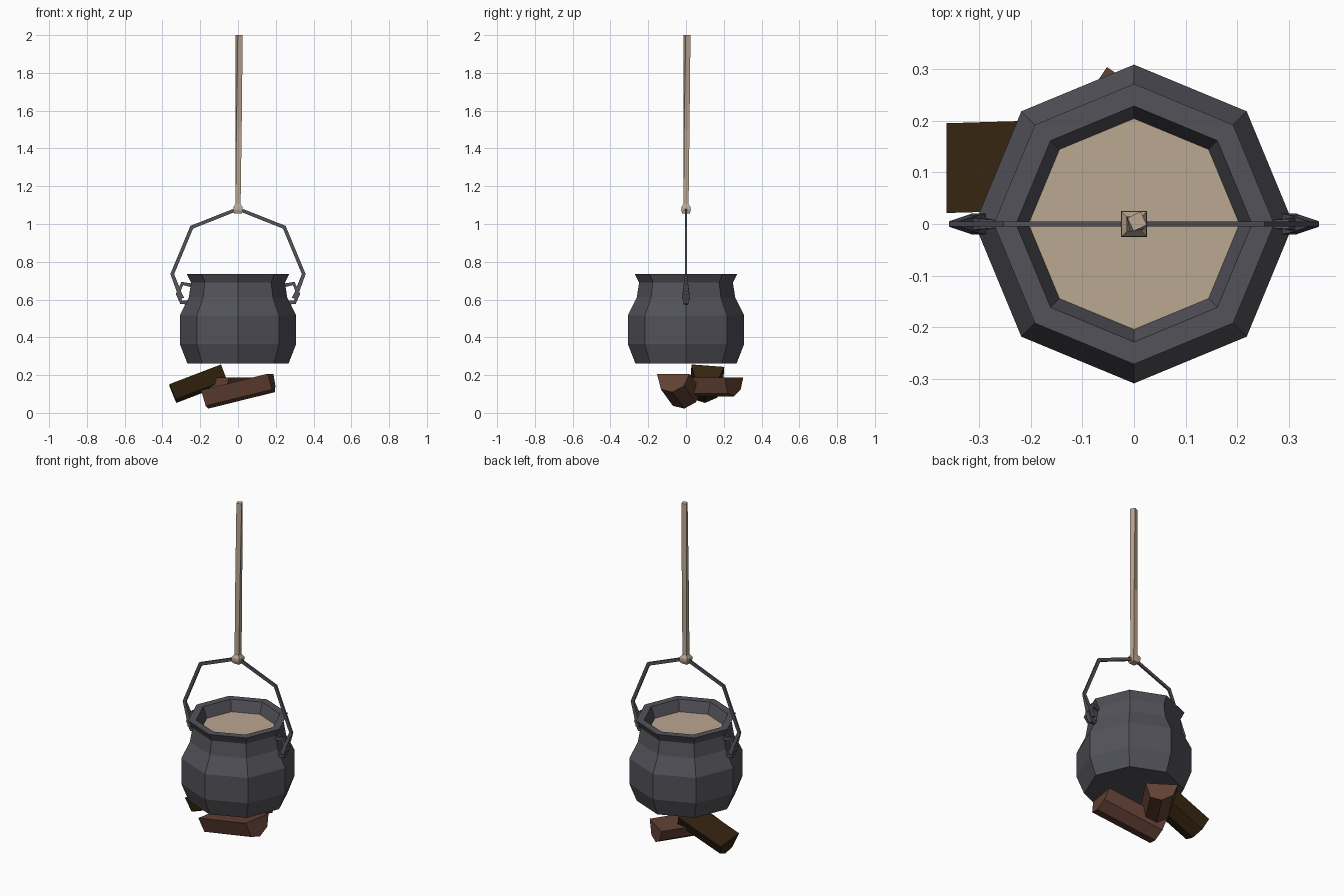
import bpy, bmesh
from math import sin, cos, tau, radians
from mathutils import Vector

cube = bpy.data.objects.get("Cube")
if cube:
    bpy.data.objects.remove(cube)


def material(name, rgb):
    mat = bpy.data.materials.new(name)
    mat.use_nodes = True
    mat.diffuse_color = (*rgb, 1)
    bsdf = next(n for n in mat.node_tree.nodes if n.type == 'BSDF_PRINCIPLED')
    bsdf.inputs["Base Color"].default_value = (*rgb, 1)
    return mat


iron = material("dark iron", (0.085, 0.085, 0.102))
tan = material("tan", (0.50, 0.385, 0.285))
red_wood = material("reddish brown wood", (0.125, 0.054, 0.035))
dark_wood = material("dark brown wood", (0.036, 0.018, 0.005))


def skin(name, rings, mat):
    """Bridge equal rings of points into a capped, flat-shaded solid."""
    bm = bmesh.new()
    loops = [[bm.verts.new(p) for p in ring] for ring in rings]
    count = len(loops[0])
    for a, b in zip(loops, loops[1:]):
        for i in range(count):
            j = (i + 1) % count
            bm.faces.new((a[i], a[j], b[j], b[i]))
    bm.faces.new(loops[0][::-1])
    bm.faces.new(loops[-1])
    bmesh.ops.recalc_face_normals(bm, faces=bm.faces)
    mesh = bpy.data.meshes.new(name)
    bm.to_mesh(mesh)
    bm.free()
    mesh.materials.append(mat)
    obj = bpy.data.objects.new(name, mesh)
    bpy.context.collection.objects.link(obj)
    return obj


def ring(radius, z, sides=8, turn=0, x=0, y=0):
    angles = [tau * i / sides + radians(turn) for i in range(sides)]
    return [Vector((x + radius * cos(a), y + radius * sin(a), z)) for a in angles]


def bar(name, path, mat):
    """Sweep a rectangle along (x, z, thickness, width) points, mitred at bends."""
    pts = [Vector((p[0], 0, p[1])) for p in path]
    rings = []
    for i, (x, z, thick, width) in enumerate(path):
        before = (pts[i] - pts[max(i - 1, 0)]).normalized()
        after = (pts[min(i + 1, len(pts) - 1)] - pts[i]).normalized()
        along = (before + after).normalized()
        n = Vector((-along.z, 0, along.x)) * thick / 2
        side = Vector((0, width / 2, 0))
        rings.append([pts[i] + n + side, pts[i] + n - side,
                      pts[i] - n - side, pts[i] - n + side])
    return skin(name, rings, mat)


def split_log(name, start, end, mat, roll=0.0):
    """Half-round split log whose flat top runs between two centre points."""
    section = [(-0.087, 0), (0.087, 0), (0.062, -0.065), (0.0, -0.1), (-0.062, -0.085)]
    a, b = Vector(start), Vector(end)
    along = (b - a).normalized()
    side = Vector((0, 0, 1)).cross(along).normalized()
    up = along.cross(side)
    side, up = side * cos(roll) + up * sin(roll), up * cos(roll) - side * sin(roll)
    skin(name, [[c + side * s + up * u for s, u in section] for c in (a, b)], mat)


# Pot with a hollow mouth, and the stew in it
pot_profile = [(0.268, 0.262), (0.308, 0.365), (0.308, 0.515), (0.261, 0.61),
               (0.248, 0.69), (0.271, 0.735), (0.228, 0.735), (0.203, 0.67), (0.19, 0.63)]
skin("pot", [ring(r, z) for r, z in pot_profile], iron)
skin("stew", [ring(0.195, 0.64), ring(0.204, 0.672)], tan)

# Bail handle with flattened, flared ends
half = [(0.30, 0.605, 0.03, 0.04), (0.312, 0.64, 0.022, 0.034),
        (0.348, 0.735, 0.02, 0.01), (0.245, 0.983, 0.02, 0.01)]
mirrored = [(-x, z, t, w) for x, z, t, w in half]
bar("handle", mirrored + [(0, 1.08, 0.02, 0.01)] + half[::-1], iron)

# Ears on the pot that hold the handle
ear = [(0.245, 0.675, 0.02, 0.012), (0.295, 0.685, 0.02, 0.02), (0.32, 0.63, 0.018, 0.03),
       (0.30, 0.585, 0.02, 0.025), (0.265, 0.585, 0.022, 0.015)]
for label, s in (("left", 1), ("right", -1)):
    bar(label + "_ear", [(s * x, z, t, w) for x, z, t, w in ear], iron)

# Rope with a slight twist, tied around the handle
skin("rope", [ring(0.019, 1.08, 4, 45),
              ring(0.02, 1.5, 4, 55, 0.003, 0.002),
              ring(0.02, 2.0, 4, 70, 0.006, 0.005)], tan)
skin("rope_knot", [ring(r, z, 4, 45) for r, z in
                   ((0.028, 1.055), (0.036, 1.075), (0.034, 1.09), (0.02, 1.105))], tan)

# Firewood
split_log("front_log", (-0.18, -0.005, 0.12), (0.172, -0.068, 0.207), red_wood)
split_log("back_log", (-0.12, 0.045, 0.188), (0.02, 0.255, 0.188), red_wood)
split_log("side_log", (-0.362, 0.108, 0.146), (-0.09, 0.116, 0.25), dark_wood, -0.08)
